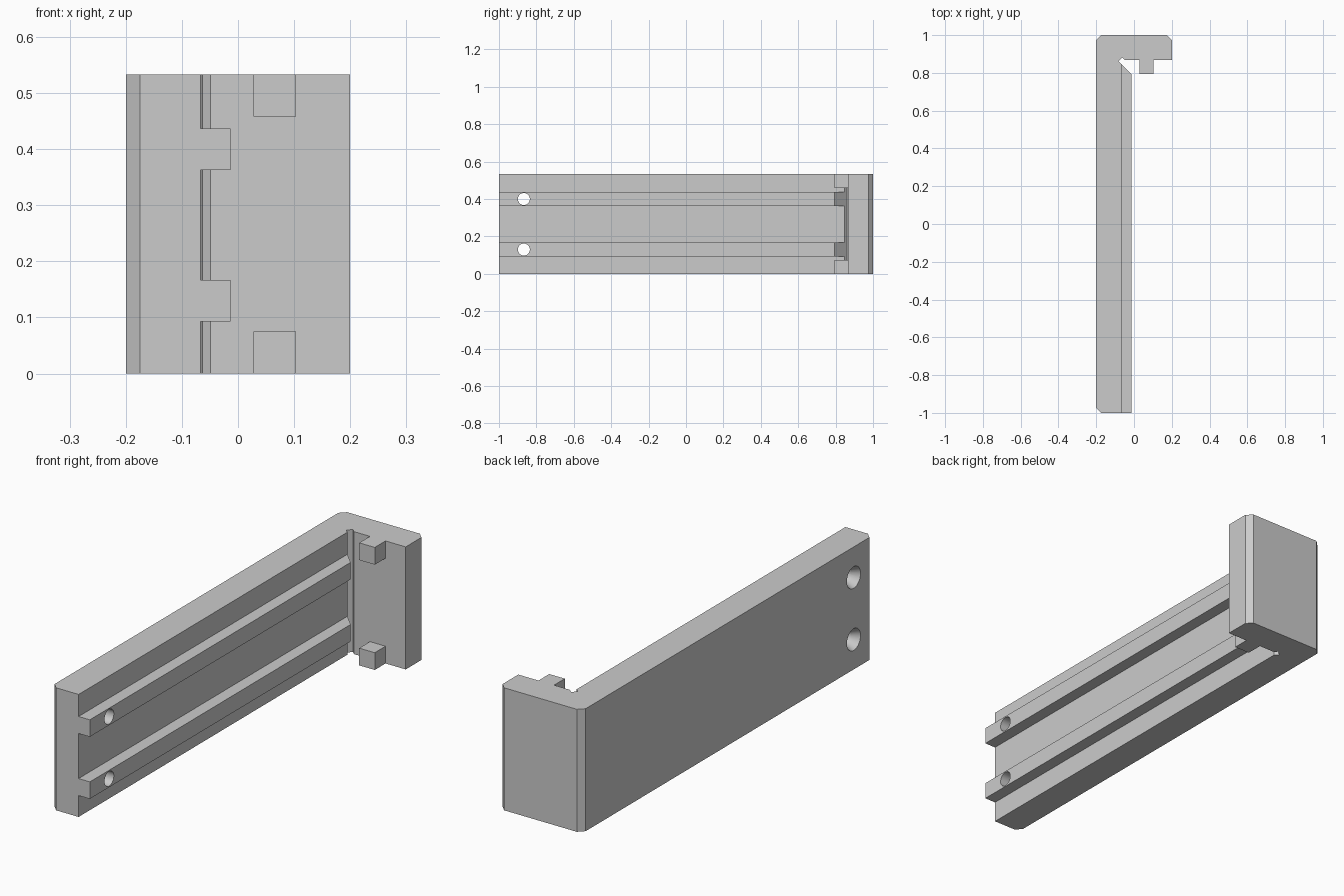
import bpy, bmesh, math
from mathutils import Matrix

cube = bpy.data.objects.get("Cube")
if cube:
    bpy.data.objects.remove(cube, do_unlink=True)

HEIGHT = 0.533
LEVELS = (0.13, 0.4)      # heights of the rails and screw holes

grey = bpy.data.materials.new("plain grey")
grey.use_nodes = True
colour = (0.6, 0.6, 0.6, 1)
grey.diffuse_color = colour
grey.node_tree.nodes["Principled BSDF"].inputs["Base Color"].default_value = colour


def add_object(name, bm):
    bmesh.ops.recalc_face_normals(bm, faces=bm.faces)
    mesh = bpy.data.meshes.new(name)
    bm.to_mesh(mesh)
    bm.free()
    mesh.materials.append(grey)
    obj = bpy.data.objects.new(name, mesh)
    bpy.context.collection.objects.link(obj)
    return obj


def prism(name, outline, z0, z1):
    """Extrude a plan outline from z0 up to z1."""
    bm = bmesh.new()
    face = bm.faces.new([bm.verts.new((x, y, z0)) for x, y in outline])
    top = bmesh.ops.extrude_face_region(bm, geom=[face])["geom"]
    verts = [v for v in top if isinstance(v, bmesh.types.BMVert)]
    bmesh.ops.translate(bm, verts=verts, vec=(0, 0, z1 - z0))
    return add_object(name, bm)


def cone_x(name, x0, x1, r0, r1, y, z):
    """Round cutter lying along x."""
    bm = bmesh.new()
    place = Matrix.Translation(((x0 + x1) / 2, y, z)) @ Matrix.Rotation(math.pi / 2, 4, "Y")
    bmesh.ops.create_cone(bm, cap_ends=True, segments=48, radius1=r0, radius2=r1,
                          depth=x1 - x0, matrix=place)
    obj = add_object(name, bm)
    obj.hide_render = True
    return obj


def combine(target, tool, operation):
    mod = target.modifiers.new(operation, "BOOLEAN")
    mod.operation = operation
    mod.solver = "EXACT"
    mod.object = tool
    bpy.context.view_layer.objects.active = target
    bpy.ops.object.modifier_apply(modifier=mod.name)
    bpy.data.objects.remove(tool, do_unlink=True)


# Long plate and short foot, with chamfered corners and a relief groove inside
bracket = prism("bracket", [
    (-0.175, -1), (-0.067, -1), (-0.067, 0.847), (-0.082, 0.862), (-0.063, 0.881),
    (-0.049, 0.867), (0.2, 0.867), (0.2, 0.975), (0.175, 1), (-0.175, 1),
    (-0.2, 0.975), (-0.2, -0.975)], 0, HEIGHT)

# Two rails along the inner side, mitred at the foot
rail = [(-0.1, -1), (-0.013, -1), (-0.013, 0.793), (-0.067, 0.847), (-0.1, 0.847)]
for z in LEVELS:
    combine(bracket, prism("rail", rail, z - 0.037, z + 0.037), "UNION")

# Square pegs at the top and bottom of the foot
peg = [(0.028, 0.793), (0.103, 0.793), (0.103, 0.9), (0.028, 0.9)]
for z in (0, HEIGHT - 0.075):
    combine(bracket, prism("peg", peg, z, z + 0.075), "UNION")

# Screw holes, countersunk on the outer side
for z in LEVELS:
    combine(bracket, cone_x("hole_cutter", -0.3, 0.1, 0.032, 0.032, -0.867, z), "DIFFERENCE")
    combine(bracket, cone_x("sink_cutter", -0.21, -0.17, 0.052, 0.032, -0.867, z), "DIFFERENCE")

bpy.ops.object.select_all(action="DESELECT")
bracket.select_set(True)
bpy.context.view_layer.objects.active = bracket
bpy.ops.object.shade_smooth_by_angle(angle=math.radians(25))
